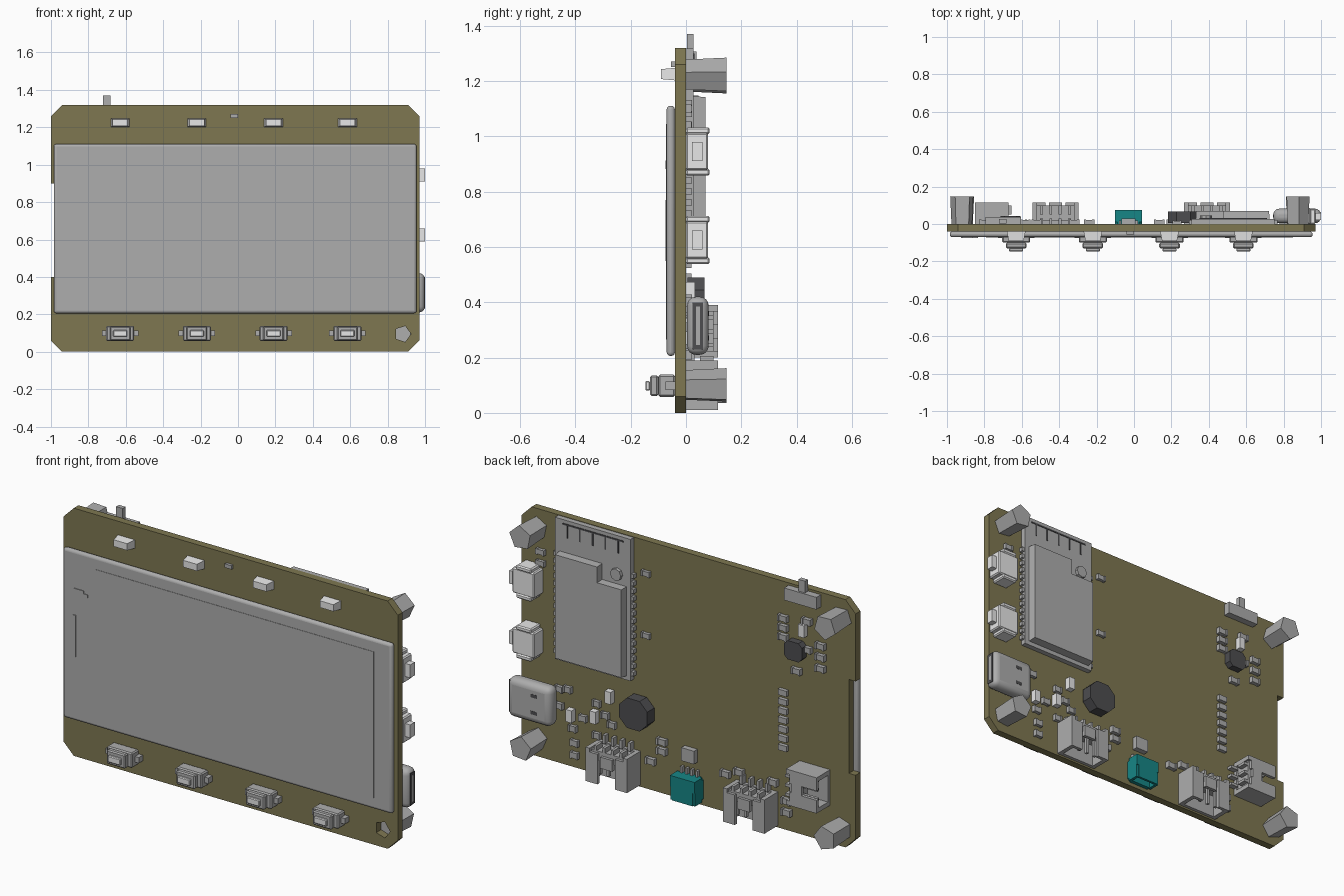
import bpy, bmesh, math
from mathutils import Matrix, Vector

if "Cube" in bpy.data.objects:
    bpy.data.objects.remove(bpy.data.objects["Cube"])


def material(name, r, g, b):
    m = bpy.data.materials.new(name)
    m.use_nodes = True
    m.diffuse_color = (r, g, b, 1)
    node = m.node_tree.nodes["Principled BSDF"]
    node.inputs["Base Color"].default_value = (r, g, b, 1)
    node.inputs["Roughness"].default_value = 0.7
    return m


OLIVE = material("olive_board", 0.21, 0.185, 0.083)
GREY = material("plain_grey", 0.42, 0.42, 0.42)
LIGHT = material("light_grey", 0.8, 0.8, 0.8)
DARK = material("dark_grey", 0.075, 0.075, 0.08)
TEAL = material("teal_plastic", 0.008, 0.24, 0.24)


def finish(name, bm, mat, bevel=0, segments=1, smooth=False):
    bmesh.ops.recalc_face_normals(bm, faces=bm.faces)
    mesh = bpy.data.meshes.new(name)
    bm.to_mesh(mesh)
    bm.free()
    obj = bpy.data.objects.new(name, mesh)
    bpy.context.collection.objects.link(obj)
    mesh.materials.append(mat)
    if bevel:
        mod = obj.modifiers.new("edge_bevel", "BEVEL")
        mod.width, mod.segments = bevel, segments
    if smooth:
        bpy.ops.object.select_all(action="DESELECT")
        obj.select_set(True)
        bpy.context.view_layer.objects.active = obj
        bpy.ops.object.shade_smooth_by_angle(angle=math.radians(35))
    return obj


def boxes(name, mat, items, **kw):
    """One object from several (centre x, centre z, width, height, y0, y1) boxes."""
    bm = bmesh.new()
    for x, z, w, h, y0, y1 in items:
        place = Matrix.Translation((x, (y0 + y1) / 2, z))
        size = Matrix.Diagonal((w, abs(y1 - y0), h, 1))
        bmesh.ops.create_cube(bm, size=1, matrix=place @ size)
    return finish(name, bm, mat, **kw)


def prism(name, mat, outline, y0, y1, shrink=1, **kw):
    """Extrude an x/z outline along y, optionally tapering towards y1."""
    bm = bmesh.new()
    mid = sum((Vector(p) for p in outline), Vector((0, 0))) / len(outline)
    a = [bm.verts.new((x, y0, z)) for x, z in outline]
    ends = [mid + (Vector(p) - mid) * shrink for p in outline]
    b = [bm.verts.new((p.x, y1, p.y)) for p in ends]
    bm.faces.new(a)
    bm.faces.new(b[::-1])
    n = len(a)
    for i in range(n):
        bm.faces.new((a[i], a[(i + 1) % n], b[(i + 1) % n], b[i]))
    return finish(name, bm, mat, **kw)


def rect(x, z, w, h, cut=0):
    """Rectangle outline with chamfered corners."""
    w, h = w / 2, h / 2
    if not cut:
        return [(x - w, z - h), (x + w, z - h), (x + w, z + h), (x - w, z + h)]
    return [(x - w + cut, z - h), (x + w - cut, z - h), (x + w, z - h + cut), (x + w, z + h - cut),
            (x + w - cut, z + h), (x - w + cut, z + h), (x - w, z + h - cut), (x - w, z - h + cut)]


def ring(x, z, r, sides, turn=0):
    return [(x + r * math.cos(turn + math.tau * i / sides), z + r * math.sin(turn + math.tau * i / sides))
            for i in range(sides)]


# Circuit board with chamfered corners, cable notch and one open mounting hole
outline = rect(-0.015, 0.66, 1.97, 1.32, 0.06)
outline[7:7] = [(-1, 0.9), (-0.96, 0.9), (-0.96, 0.4), (-1, 0.4)]
outline = outline[:6] + outline[6:7] + outline[7:]
board = prism("circuit_board", OLIVE, outline, -0.04, 0)
cutter = prism("hole_cutter", OLIVE, ring(0.88, 0.095, 0.045, 5), -0.1, 0.003)
cutter.hide_render = True
cutter.hide_set(True)
hole = board.modifiers.new("mounting_hole", "BOOLEAN")
hole.object = cutter

# Display panel, with its raised active area and flex cable relief
boxes("display_panel", GREY, [(-0.015, 0.658, 1.94, 0.905, -0.07, -0.04)], bevel=0.014, segments=3, smooth=True)
boxes("display_active_area", GREY, [(0.03, 0.655, 1.64, 0.78, -0.072, -0.069)])
boxes("display_flex_relief", GREY, [(-0.915, 0.66, 0.02, 0.22, -0.074, -0.069),
                                    (-0.89, 0.905, 0.06, 0.015, -0.074, -0.069),
                                    (-0.85, 0.89, 0.03, 0.015, -0.074, -0.069)])

# Front row of status lights and push buttons
for i, x in enumerate((-0.63, -0.22, 0.19, 0.585)):
    prism(f"status_light_{i}", LIGHT, rect(x, 1.225, 0.1, 0.045), -0.04, -0.09, 0.8)
    boxes(f"front_button_body_{i}", GREY, [(x, 0.098, 0.15, 0.08, -0.04, -0.1),
                                           (x, 0.098, 0.11, 0.075, -0.1, -0.13)], bevel=0.006)
    boxes(f"front_button_lugs_{i}", GREY, [(x + s * 0.08, 0.098, 0.035, 0.03, -0.04, -0.075) for s in (-1, 1)])
    boxes(f"front_button_cap_{i}", LIGHT, [(x, 0.098, 0.075, 0.035, -0.13, -0.147)], bevel=0.004)
boxes("front_sensor", GREY, [(-0.02, 1.26, 0.04, 0.02, -0.04, -0.055)])

# Faceted standoffs on the back corners
for name, x, z, turn in (("upper_left", 0.875, 1.22, 0.2), ("upper_right", -0.92, 1.22, 0.9),
                         ("lower_left", 0.875, 0.097, 0.4), ("lower_right", -0.92, 0.097, 0)):
    prism(name + "_standoff", GREY, ring(x, z, 0.058, 5, turn), 0, 0.147, 1.12, smooth=True)

# Wireless module: carrier, stepped shield, antenna trace, socket and edge pads
boxes("module_carrier", GREY, [(0.53, 0.94, 0.445, 0.755, 0, 0.028)])
shield = [(0.33, 0.585), (0.725, 0.585), (0.725, 1.145), (0.475, 1.145), (0.475, 1.06), (0.33, 1.06)]
prism("module_shield", GREY, shield, 0.028, 0.07, 0.985)
prism("module_antenna_socket", GREY, ring(0.385, 1.115, 0.032, 8), 0.028, 0.045)
trace = [(0.53, 1.295, 0.36, 0.008, 0.028, 0.031)]
trace += [(0.38 + i * 0.075, 1.26, 0.008, 0.07, 0.028, 0.031) for i in range(5)]
boxes("module_antenna_trace", DARK, trace)
boxes("module_edge_pads", GREY, [(x, 0.6 + i * 0.04, 0.018, 0.022, 0, 0.022)
                                 for x in (0.302, 0.758) for i in range(14)])

# Side push buttons
for name, z in (("upper", 0.945), ("lower", 0.625)):
    boxes(name + "_side_button", LIGHT, [(0.905, z, 0.13, 0.135, 0, 0.08),
                                         (0.9, z + 0.075, 0.09, 0.025, 0, 0.085),
                                         (0.9, z - 0.075, 0.09, 0.025, 0, 0.085)], bevel=0.006)
    boxes(name + "_side_button_cap", LIGHT, [(0.985, z, 0.03, 0.07, 0.022, 0.06)])

# Charging port: rounded shell, dark mouth and tongue
boxes("charging_port", GREY, [(0.872, 0.315, 0.255, 0.21, 0.004, 0.082)], bevel=0.032, segments=4, smooth=True)
boxes("charging_port_mouth", DARK, [(0.998, 0.315, 0.004, 0.17, 0.024, 0.062)])
boxes("charging_port_tongue", GREY, [(0.998, 0.315, 0.006, 0.14, 0.036, 0.05)])
boxes("charging_port_slots", DARK, [(0.84, z, 0.04, 0.018, 0.08, 0.083) for z in (0.27, 0.36)])


# Open-mouthed cable sockets with contact pins
def socket(name, x, z, width, pins, turn=0):
    half = width / 2
    items = [(0, 0, width, 0.18, 0, 0.018), (0, 0.055, width, 0.05, 0, 0.1)]
    for s in (-1, 1):
        items.append((s * (half - 0.012), 0, 0.024, 0.18, 0, 0.115))
        items.append((s * (half - 0.045), -0.01, 0.05, 0.16, 0.097, 0.115))
    items.append((0, 0.03, 0.07, 0.06, 0.097, 0.115))
    for i in range(pins):
        p = (i - (pins - 1) / 2) * 0.05
        items.append((p, -0.01, 0.015, 0.1, 0.05, 0.065))
        items.append((p, 0.09, 0.015, 0.03, 0.05, 0.1))
        items.append((p, 0.11, 0.015, 0.045, 0, 0.03))
    obj = boxes(name, GREY, items)
    obj.location = (x, 0, z)
    obj.rotation_euler.y = turn


socket("left_cable_socket", 0.39, 0.1, 0.245, 4)
socket("right_cable_socket", -0.42, 0.1, 0.245, 4)
socket("side_cable_socket", -0.76, 0.295, 0.19, 3, math.pi / 2)

# Small teal socket
prism("teal_socket_floor", TEAL, rect(-0.03, 0.085, 0.145, 0.13, 0.015), 0, 0.02)
boxes("teal_socket_walls", TEAL, [(-0.03, 0.12, 0.145, 0.06, 0.01, 0.075),
                                  (-0.03, 0.075, 0.12, 0.11, 0.062, 0.075),
                                  (-0.095, 0.075, 0.015, 0.11, 0.01, 0.07),
                                  (0.035, 0.075, 0.015, 0.11, 0.01, 0.07)])
boxes("teal_socket_pins", GREY, [(-0.075 + i * 0.03, 0.165, 0.012, 0.035, 0, 0.02) for i in range(4)])

# Power coil, controller chips and slide switch
prism("power_coil", DARK, rect(0.265, 0.41, 0.165, 0.16, 0.045), 0.006, 0.066)
prism("dark_chip", DARK, rect(-0.66, 0.985, 0.105, 0.1, 0.02), 0.004, 0.042)
boxes("small_chip", GREY, [(-0.03, 0.255, 0.075, 0.07, 0, 0.03)])
boxes("slide_switch", GREY, [(-0.7, 1.275, 0.19, 0.065, 0, 0.038)])
boxes("slide_switch_lever", GREY, [(-0.702, 1.335, 0.038, 0.07, 0.004, 0.028)])

# Column of test pins
boxes("test_pins", GREY, [(-0.58, 0.44 + i * 0.049, 0.05, 0.03, 0, 0.02) for i in range(7)])


# Small surface-mounted parts, each a body with two end caps
def chips(name, mat, places, w, h, tall):
    items = []
    for x, z in places:
        items.append((x, z, w * 0.6, h * 0.85, 0, tall * 0.85))
        items += [(x + s * w * 0.4, z, w * 0.2, h, 0, tall) for s in (-1, 1)]
    boxes(name, mat, items)


chips("upper_left_resistors", GREY, [(0.85, 1.1), (0.85, 1.04), (0.23, 1.15), (0.23, 0.82)], 0.05, 0.03, 0.02)
chips("upper_right_resistors", GREY, [(-0.58, 1.13), (-0.58, 1.08), (-0.58, 1.03), (-0.72, 1.0), (-0.8, 1.04),
                                      (-0.8, 0.98), (-0.8, 0.92), (-0.66, 0.87), (-0.72, 1.15)], 0.055, 0.034, 0.025)
chips("lower_left_resistors", GREY, [(0.74, 0.4), (0.69, 0.41), (0.74, 0.31), (0.6, 0.28), (0.52, 0.38), (0.47, 0.33),
                                     (0.43, 0.29), (0.66, 0.21), (0.65, 0.135), (0.65, 0.07), (0.52, 0.21)],
      0.045, 0.035, 0.022)
chips("lower_middle_resistors", GREY, [(0.135, 0.28), (0.135, 0.23), (0.2, 0.16), (-0.24, 0.21), (-0.32, 0.24),
                                       (-0.52, 0.24), (-0.6, 0.16), (-0.6, 0.1)], 0.055, 0.036, 0.025)
boxes("capacitors", LIGHT, [(x, z, 0.035, 0.065, 0, 0.032)
                            for x, z in ((0.67, 0.28), (0.53, 0.31), (0.44, 0.44), (-0.7, 1.1))])
